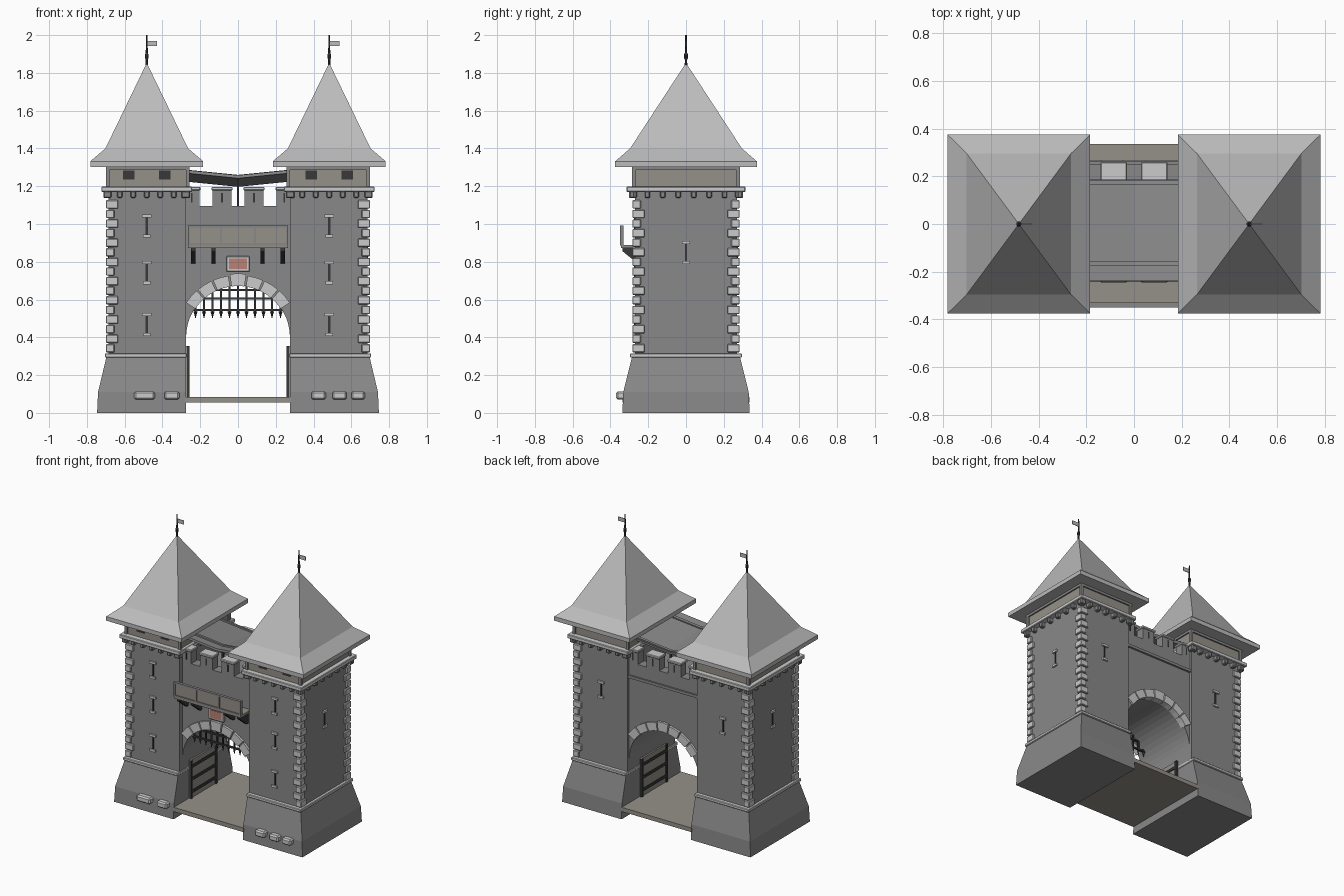
import bpy, bmesh
from math import sin, cos, radians, sqrt, pi
from mathutils import Matrix, Vector

if "Cube" in bpy.data.objects:
    bpy.data.objects.remove(bpy.data.objects["Cube"])


def material(name, c):
    m = bpy.data.materials.new(name)
    m.diffuse_color = (*c, 1)
    m.use_nodes = True
    m.node_tree.nodes["Principled BSDF"].inputs["Base Color"].default_value = m.diffuse_color
    return m


STONE = material("wall_stone", (.25, .25, .25))
PALE = material("pale_stone", (.62, .62, .6))
ROOF = material("slate", (.5, .5, .5))
WOOD = material("timber", (.3, .28, .25))
DARK = material("dark", (.04, .04, .04))
RED = material("plaque_red", (.5, .22, .18))


def finish(name, bm, mat, bevel=0):
    bmesh.ops.remove_doubles(bm, verts=bm.verts, dist=1e-5)
    bmesh.ops.recalc_face_normals(bm, faces=bm.faces)
    me = bpy.data.meshes.new(name)
    bm.to_mesh(me)
    bm.free()
    me.materials.append(mat)
    ob = bpy.data.objects.new(name, me)
    bpy.context.collection.objects.link(ob)
    if bevel:
        b = ob.modifiers.new("bevel", 'BEVEL')
        b.width, b.segments = bevel, 1
    return ob


def boxes(name, items, mat, bevel=0):
    """One object made of boxes (x0, x1, y0, y1, z0, z1)."""
    bm = bmesh.new()
    for x0, x1, y0, y1, z0, z1 in items:
        m = Matrix.Translation(((x0+x1)/2, (y0+y1)/2, (z0+z1)/2)) @ \
            Matrix.Diagonal((abs(x1-x0), abs(y1-y0), abs(z1-z0), 1))
        bmesh.ops.create_cube(bm, size=1, matrix=m)
    return finish(name, bm, mat, bevel)


def loft(name, rings, mat):
    """Stacked rectangles (x0, x1, half_y, z) joined into a solid."""
    bm = bmesh.new()
    rs = [[bm.verts.new(p) for p in ((a, -h, z), (b, -h, z), (b, h, z), (a, h, z))]
          for a, b, h, z in rings]
    for r, q in zip(rs, rs[1:]):
        for i in range(4):
            j = (i+1) % 4
            bm.faces.new((r[i], r[j], q[j], q[i]))
    bm.faces.new(rs[0])
    bm.faces.new(rs[-1])
    return finish(name, bm, mat)


def prism(bm, pts, axis, a, b):
    """Extrude a profile along y (points x,z) or x (points y,z)."""
    def P(u, v, t):
        return (u, t, v) if axis == 'y' else (t, u, v)
    f = [bm.verts.new(P(u, v, a)) for u, v in pts]
    g = [bm.verts.new(P(u, v, b)) for u, v in pts]
    bm.faces.new(f)
    bm.faces.new(g)
    for i in range(len(pts)):
        j = (i+1) % len(pts)
        bm.faces.new((f[i], f[j], g[j], g[i]))


CX = .483
for s, side in ((-1, "left"), (1, "right")):
    # battered base, shaft and stringcourse
    loft(side+"_tower_base", [(s*.275, s*.746, .337, 0), (s*.275, s*.741, .332, .11),
                              (s*.275, s*.697, .286, .295)], STONE)
    boxes(side+"_tower_shaft", [(s*.275, s*.685, -.27, .27, .29, 1.2)], STONE)
    boxes(side+"_stringcourse", [(s*.271, s*.705, -.297, .297, .293, .315)], PALE, .004)

    # alternating corner stones
    q = []
    for i in range(16):
        z = .32 + i*.0508
        lx, ly = (.065, .045) if i % 2 else (.045, .065)
        for t in (-1, 1):
            q.append((s*(.699-lx), s*.699, t*(.284-ly), t*.284, z, z+.044))
    boxes(side+"_quoins", q, PALE, .004)

    # corbel table and cornice
    c = []
    for i in range(7):
        x = CX - .215 + i*.43/6
        for t in (-1, 1):
            c.append((s*(x-.014), s*(x+.014), t*.26, t*.302, 1.138, 1.175))
    for i in range(8):
        y = -.286 + i*.572/7
        c.append((s*.67, s*.713, y-.014, y+.014, 1.138, 1.175))
        c.append((s*.255, s*.30, y-.014, y+.014, 1.138, 1.175))
    boxes(side+"_corbels", c, STONE, .005)
    boxes(side+"_cornice", [(s*.243, s*.723, -.315, .315, 1.17, 1.198)], PALE, .004)

    # timber attic with corner posts, plate and dark openings
    boxes(side+"_attic", [(s*.265, s*.69, -.276, .276, 1.195, 1.305)], WOOD)
    fr = [(s*.256, s*.70, -.286, .286, 1.285, 1.305)]
    fr += [(s*a, s*(a+.02), t*.266, t*.286, 1.195, 1.29) for a in (.256, .68) for t in (-1, 1)]
    boxes(side+"_attic_frame", fr, STONE)
    boxes(side+"_attic_openings", [(s*(CX+d-.03), s*(CX+d+.03), -.281, -.25, 1.235, 1.284)
                                   for d in (-.095, .095)], DARK)

    # bell-cast pyramid roof, finial and flag
    loft(side+"_roof", [(s*(CX-.299), s*(CX+.299), .375, 1.302),
                        (s*(CX-.299), s*(CX+.299), .375, 1.332),
                        (s*(CX-.219), s*(CX+.219), .296, 1.40),
                        (s*CX, s*CX, 0, 1.853)], ROOF)
    bm = bmesh.new()
    bmesh.ops.create_cone(bm, cap_ends=True, segments=8, radius1=.007, radius2=.004, depth=.17,
                          matrix=Matrix.Translation((s*CX, 0, 1.915)))
    bmesh.ops.create_uvsphere(bm, u_segments=10, v_segments=6, radius=.011,
                              matrix=Matrix.Translation((s*CX, 0, 1.888)) @ Matrix.Diagonal((1, 1, 1.9, 1)))
    finish(side+"_finial", bm, DARK)
    boxes(side+"_flag", [(s*CX, s*CX+.055, -.002, .002, 1.942, 1.97)], ROOF)

    # arrow slits on front, back and outer side
    slit, ends = [], []
    for y, zs in ((-.27, (.99, .742, .468)), (.27, (.85,))):
        t = 1 if y > 0 else -1
        for z in zs:
            x = s*CX
            slit.append((x-.006, x+.006, y-t*.01, y+t*.004, z-.05, z+.05))
            for k, w in ((.053, .025), (-.053, .021)):
                ends.append((x-w, x+w, y-t*.01, y+t*.012, z+k-.008, z+k+.008))
    slit.append((s*.675, s*.689, -.006, .006, .80, .90))
    ends += [(s*.675, s*.697, -.021, .021, z-.008, z+.008) for z in (.795, .902)]
    boxes(side+"_arrow_slits", slit, DARK)
    boxes(side+"_slit_ends", ends, PALE)

    # open door leaf against the passage wall
    boxes(side+"_door", [(s*.264, s*.278, -.16, .13, .085, .355)], WOOD)
    d = [(s*.258, s*.27, -.16, .13, z-.01, z+.01) for z in (.13, .22, .31)]
    d += [(s*.256, s*.27, y-.008, y+.008, .085, .355) for y in (-.155, .125)]
    boxes(side+"_door_straps", d, DARK)

# loose footing stones on the front
boxes("footing_stones", [(a, b, -.37, -.32, .07, .114) for a, b in
      ((-.55, -.44), (-.39, -.31), (.388, .465), (.5, .575), (.6, .672))], PALE, .009)

# roadway
boxes("roadway", [(-.28, .28, -.335, .335, .055, .085)], WOOD)

# gatehouse wall with barrel arch
N = 24
arc = [(.275*cos(pi*i/N), .40+.275*sin(pi*i/N)) for i in range(N+1)]
bm = bmesh.new()
prism(bm, [(.285, .40)] + arc + [(-.285, .40), (-.285, 1.0), (.285, 1.0)], 'y', -.235, .25)
finish("gate_wall", bm, STONE)
boxes("parapets", [(-.28, .28, -.237, -.165, .99, 1.095), (-.28, .28, .18, .252, .99, 1.095)], STONE)
boxes("back_stringcourse", [(-.275, .275, .24, .264, .985, 1.005)], STONE)

# arch stones on both faces
bm = bmesh.new()
step = 114/7
for i in range(7):
    a, b = radians(33+i*step+.8), radians(33+(i+1)*step-.8)
    angs = [a, (a+b)/2, b]
    r1 = .338 if i == 3 else .33
    pts = [(.272*cos(t), .4+.272*sin(t)) for t in angs]
    pts += [(r1*cos(t), .4+r1*sin(t)) for t in reversed(angs)]
    prism(bm, pts, 'y', -.252, -.2)
    prism(bm, pts, 'y', .22, .266)
finish("arch_stones", bm, PALE)

# merlons with caps and slits
body, caps, cuts = [], [], []
for y0, y1 in ((-.237, -.175), (.19, .252)):
    for x in (-.245, -.085, .085, .245):
        w = .05 if abs(x) < .2 else .04
        body.append((x-w, x+w, y0, y1, 1.09, 1.18))
        caps.append((x-w-.006, x+w+.006, y0-.008, y1+.008, 1.178, 1.196))
        cuts.append((x-.005, x+.005, y0-.002, y1+.002, 1.115, 1.165))
boxes("merlons", body, STONE)
boxes("merlon_caps", caps, PALE, .004)
boxes("merlon_slits", cuts, DARK)

# sagging lean-to roof over the wall walk, with battens and posts
def roof_z(x, y):
    k = (y+.24)/.425
    return 1.25 - .045*k + .026*(abs(x)/.26)


def sheet(name, y0, y1, lift, thick, mat):
    bm = bmesh.new()
    xs = (-.26, -.13, 0, .13, .26)
    rows = [[bm.verts.new((x, y, roof_z(x, y)+lift)) for x in xs] for y in (y0, y1)]
    for i in range(4):
        bm.faces.new((rows[0][i], rows[0][i+1], rows[1][i+1], rows[1][i]))
    ob = finish(name, bm, mat)
    m = ob.modifiers.new("thickness", 'SOLIDIFY')
    m.thickness, m.offset = thick, 0
    return ob


sheet("walkway_roof", -.24, .185, 0, .016, STONE)
sheet("roof_batten_front", -.176, -.156, .01, .014, STONE)
sheet("roof_batten_back", .165, .182, .01, .014, STONE)
boxes("roof_posts", [(-.006, .006, y-.006, y+.006, .99, z) for y, z in ((-.17, 1.24), (.17, 1.205))], DARK)

# projecting timber gallery on brackets
boxes("gallery_floor", [(-.265, .265, -.345, -.23, .872, .89)], WOOD)
boxes("gallery_panels", [(-.262, .262, -.343, -.333, .885, .985)], WOOD)
g = [(-.266, .266, -.35, -.33, z-.006, z+.006) for z in (.893, .986)]
g += [(x-.006, x+.006, -.35, -.33, .89, .986) for x in (-.26, -.09, .09, .26)]
boxes("gallery_frame", g, STONE)
bm = bmesh.new()
for x in (-.237, -.13, .13, .237):
    prism(bm, [(-.235, .79), (-.255, .79), (-.335, .855), (-.335, .874), (-.235, .874)], 'x', x-.011, x+.011)
finish("gallery_brackets", bm, DARK)

# plaque above the arch
boxes("plaque_frame", [(-.062, .062, -.252, -.23, .748, .83)], PALE, .004)
boxes("plaque", [(-.047, .047, -.256, -.24, .761, .817)], RED)

# raised portcullis clipped to the arch, with spikes
Y = -.17
bars = []
bm = bmesh.new()
for i in range(-5, 6):
    x = i*.045
    bars.append((x-.005, x+.005, Y-.005, Y+.005, .53, .41+sqrt(.275**2-x*x)))
    bmesh.ops.create_cone(bm, cap_ends=True, segments=4, radius1=.001, radius2=.01, depth=.035,
                          matrix=Matrix.Translation((x, Y, .518)))
finish("portcullis_spikes", bm, DARK)
for z in (.545, .605, .65):
    w = sqrt(.277**2-(z-.4)**2)
    bars.append((-w, w, Y-.007, Y+.007, z-.005, z+.005))
boxes("portcullis", bars, DARK)
